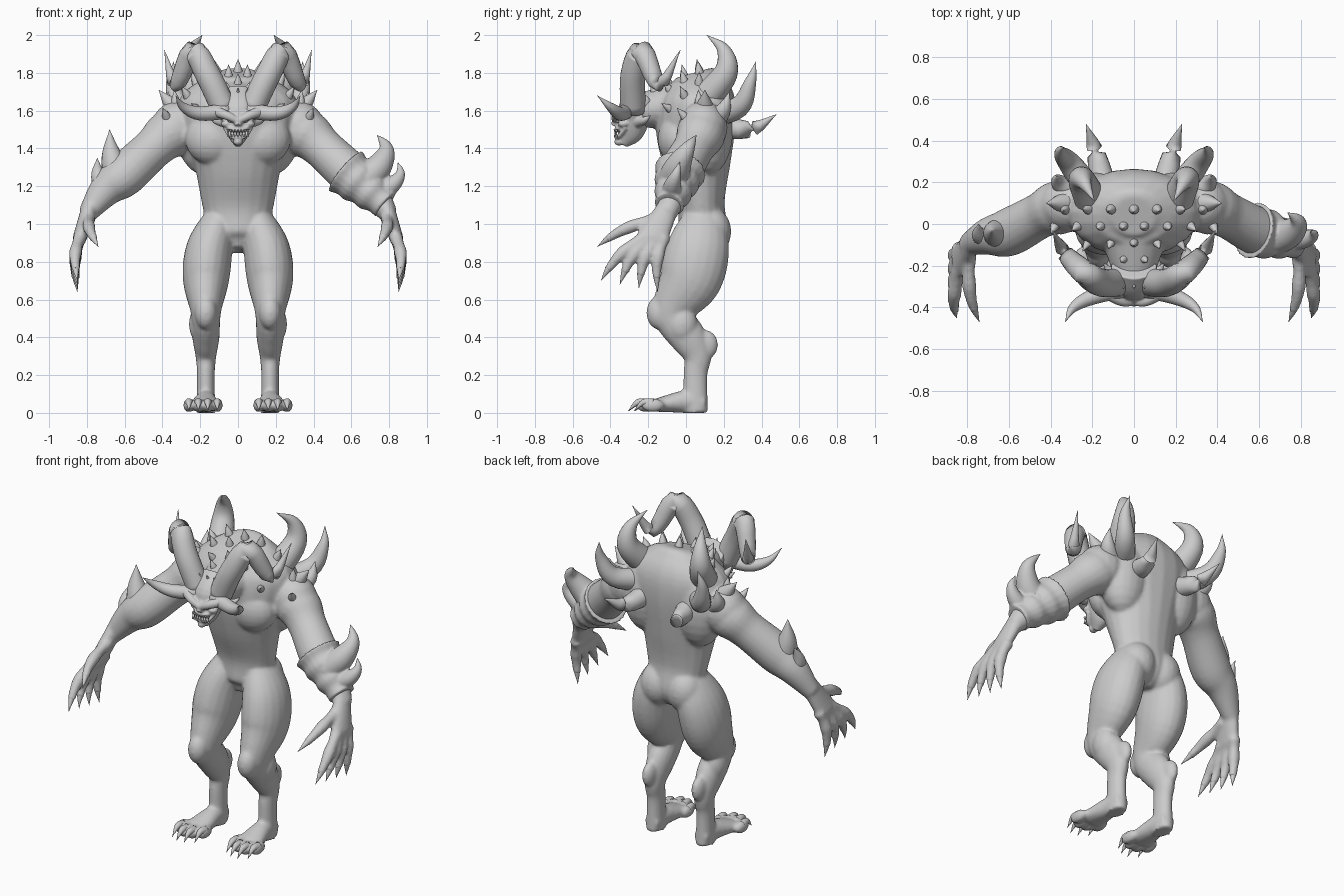
import bpy
import bmesh
import math
from mathutils import Vector, Matrix

cube = bpy.data.objects.get("Cube")
if cube:
    bpy.data.objects.remove(cube, do_unlink=True)

grey = bpy.data.materials.new("stone grey")
grey.use_nodes = True
grey.diffuse_color = (.6, .6, .6, 1)
grey.node_tree.nodes["Principled BSDF"].inputs["Base Color"].default_value = grey.diffuse_color


def spline(rows, steps):
    """Smooth path through rows of position and radii."""
    rows = [Vector(row) for row in rows]
    padded = [rows[0] * 2 - rows[1]] + rows + [rows[-1] * 2 - rows[-2]]
    result = []
    for before, start, end, after in zip(padded, padded[1:], padded[2:], padded[3:]):
        for step in range(steps):
            t = step / steps
            leave, arrive = (end - before) / 2, (after - start) / 2
            gap = end - start
            result.append(start + leave * t + (gap * 3 - leave * 2 - arrive) * t ** 2
                          + (leave + arrive - gap * 2) * t ** 3)
    return result + [rows[-1]]


def loft(mesh, rows, mirror=True, across=(1, 0, 0), sides=20, steps=5):
    """Skin elliptical rings along a path; a row is position, first radius, second radius."""
    path = spline(rows, steps)
    spots = [row.to_3d() for row in path]
    for flip in ((1, -1) if mirror else (1,)):
        rings = []
        for index, (spot, row) in enumerate(zip(spots, path)):
            following = spots[min(index + 1, len(spots) - 1)]
            along = (following - spots[max(index - 1, 0)]).normalized()
            first = Vector(across)
            first = (first - along * first.dot(along)).normalized()
            second = along.cross(first)
            ring = []
            for side in range(sides):
                angle = math.tau * side / sides
                point = (spot + first * math.cos(angle) * max(row[3], .001)
                         + second * math.sin(angle) * max(row[4], .001))
                ring.append(mesh.verts.new((point.x * flip, point.y, point.z)))
            rings.append(ring)
        for low, high in zip(rings, rings[1:]):
            for side in range(sides):
                mesh.faces.new((low[side - 1], low[side], high[side], high[side - 1]))
        mesh.faces.new(rings[0])
        mesh.faces.new(rings[-1])


def round_rows(points, radii):
    """Rows with circular sections."""
    return [(*point, radius, radius) for point, radius in zip(points, radii)]


def taper(points, radius, power=1.5):
    """Rows that narrow to a sharp tip."""
    last = len(points) - 1
    return round_rows(points, [radius * (1 - (index / last) ** power) for index in range(last + 1)])


def blob(mesh, spot, size, mirror=True):
    """Ellipsoid muscle or pad."""
    for flip in ((1, -1) if mirror else (1,)):
        place = Matrix.Translation((spot[0] * flip, spot[1], spot[2])) @ Matrix.Diagonal((*size, 1))
        bmesh.ops.create_uvsphere(mesh, u_segments=20, v_segments=12, radius=1, matrix=place)


def finish(name, shape, voxel=0, rounds=4):
    """Turn the shape into a smooth object, fusing its parts when a voxel size is given."""
    bmesh.ops.recalc_face_normals(shape, faces=shape.faces[:])
    mesh = bpy.data.meshes.new(name)
    shape.to_mesh(mesh)
    shape.free()
    mesh.materials.append(grey)
    mesh.shade_smooth()
    part = bpy.data.objects.new(name, mesh)
    bpy.context.collection.objects.link(part)
    if voxel:
        fuse = part.modifiers.new("fuse", 'REMESH')
        fuse.mode = 'VOXEL'
        fuse.voxel_size = voxel
        fuse.use_smooth_shade = True
        relax = part.modifiers.new("relax", 'SMOOTH')
        relax.factor = .5
        relax.iterations = rounds
    return part


def horn(name, radius, points, power=1.5, mirror=True):
    """Separate curved horn, or a mirrored pair."""
    shape = bmesh.new()
    loft(shape, taper(points, radius, power), mirror, across=(.3, 1, .2))
    finish(name, shape)


# Torso: height, depth position, half width, half depth
body = bmesh.new()
claws = bmesh.new()
trunk = [(.86, .07, .05, .07), (.95, .09, .15, .13), (1.1, .08, .19, .125), (1.3, .06, .23, .175),
         (1.5, .05, .3, .21), (1.66, .06, .31, .2), (1.76, .05, .2, .15), (1.8, .04, .1, .1)]
loft(body, [(0, depth, height, wide, deep) for depth, height, wide, deep in
            [(row[1], row[0], row[2], row[3]) for row in trunk]], mirror=False)

# Neck, chest, shoulder, back and seat muscles
loft(body, [(0, .05, 1.64, .2, .15), (0, -.24, 1.6, .1, .09)], mirror=False)
blob(body, (.13, -.04, 1.45), (.15, .11, .14))
blob(body, (.18, .12, 1.5), (.15, .13, .24))
blob(body, (.32, .09, 1.51), (.14, .13, .14))
blob(body, (.09, .13, .96), (.11, .11, .13))

# Legs: depth position, height, half width; the hips lean inward, sections are deeper than wide
leg_x = .17
leg = [(.08, 1.1, .05), (.08, .98, .1), (.06, .85, .125), (.02, .7, .122), (-.07, .53, .08),
       (.01, .4, .072), (.06, .3, .055), (.05, .2, .047), (.05, 0, .05)]
loft(body, [(leg_x - max(0, height - .8) * .3, depth, height, wide, wide * 1.35)
            for depth, height, wide in leg])
blob(body, (leg_x, -.14, .53), (.06, .07, .09))
blob(body, (leg_x, .1, .36), (.04, .07, .08))
blob(body, (.2, -.02, .47), (.06, .08, .1))

# Feet with four clawed toes
loft(body, [(leg_x, .1, .05, .045, .045), (leg_x, 0, .06, .055, .06), (.18, -.16, .04, .085, .035)])
for toe in range(4):
    x = .11 + toe * .05
    front = -.17 - .04 * math.sin(toe)
    blob(body, (x, front, .04), (.03, .06, .037))
    loft(claws, taper([(x, front, .05), (x, front - .05, .055), (x, front - .1, .01)], .026))

# Arms and palms
arm = [(.2, .07, 1.5), (.35, .08, 1.48), (.45, .04, 1.4), (.6, -.04, 1.26), (.7, -.06, 1.18),
       (.8, -.1, 1.05)]
loft(body, round_rows(arm, [.09, .13, .11, .115, .09, .05]), across=(0, 1, 0))
loft(body, [(.78, -.09, 1.1, .055, .045), (.84, -.18, .92, .085, .037)], across=(0, 1, 0))

# Thumb and four fingers, each with knuckles and a claw
fingers = [((.79, -.15, 1.03), (.74, -.47, .88))]
for finger in range(4):
    fingers.append(((.835, -.22 + finger * .035, .93), (.85, -.45 + finger * .1, .7 - finger * .02)))
for base, tip in fingers:
    bow = Vector((.02, -.02, .015))
    points = [Vector(base).lerp(Vector(tip), t / 5) + bow * math.sin(math.pi * t / 5) for t in range(6)]
    loft(body, round_rows(points[:-1], [.037, .03, .034, .027, .021]))
    loft(claws, taper(points[-3:], .024))
body_part = finish("body", body, .01, 7)
finish("claws", claws)

# Head: depth position, height, half width, half depth
head = bmesh.new()
skull = [(-.335, 1.42, .02, .025), (-.3, 1.48, .06, .07), (-.28, 1.55, .09, .085),
         (-.27, 1.6, .11, .09), (-.2, 1.67, .11, .09)]
loft(head, [(0, *row) for row in skull], mirror=False)

# Brows, nose, cheeks, ears, lips and chin
side = (0, 1, 0)
loft(head, round_rows([(0, -.375, 1.545), (.06, -.37, 1.575), (.13, -.33, 1.6)], [.018, .024, .03]), across=side)
loft(head, round_rows([(0, -.36, 1.58), (0, -.38, 1.52)], [.014, .02]), mirror=False)
for height, corner in ((1.5, 1.53), (1.46, 1.51)):
    lip = [(0, -.37, height), (.04, -.355, height + .005), (.07, -.32, corner)]
    loft(head, round_rows(lip, [.011] * 3), across=side)
loft(head, taper([(.07, -.25, 1.54), (.12, -.22, 1.55), (.15, -.18, 1.58)], .03), across=side)
blob(head, (.06, -.33, 1.53), (.03, .03, .02))
blob(head, (0, -.355, 1.435), (.025, .025, .02), mirror=False)
finish("head", head, .006)

# Eyes and teeth
face = bmesh.new()
blob(face, (.04, -.36, 1.545), (.014, .012, .008))
for tooth in range(4):
    x = .008 + tooth * .015
    y = -.376 + x * x * 3
    for root, point in ((1.5, 1.475), (1.46, 1.485)):
        loft(face, taper([(x, y, root), (x, y, point)], .007), sides=8)
finish("eyes_and_teeth", face)

# Crown and brow horns
horn("crown_horns", .068, [(.07, -.28, 1.6), (.16, -.28, 1.79), (.24, -.23, 1.91), (.33, -.14, 1.74),
                           (.39, -.03, 1.92)], power=3)
horn("brow_horns", .042, [(.05, -.31, 1.6), (.2, -.35, 1.585), (.29, -.4, 1.62), (.33, -.47, 1.68)], power=2)

# Curved back horns and shoulder spikes, rooted inside the hump
horn("upper_back_horns", .08, [(.2, .1, 1.66), (.25, .21, 1.8), (.24, .2, 1.92), (.19, .11, 2)])
horn("middle_back_horns", .07, [(.17, .1, 1.57), (.3, .28, 1.62), (.35, .34, 1.75), (.34, .37, 1.86)])
horn("lower_back_horns", .07, [(.13, .1, 1.54), (.18, .33, 1.5), (.23, .48, 1.58)])
horn("shoulder_spikes", .06, [(.3, .1, 1.58), (.36, .1, 1.64), (.42, .1, 1.71)])
horn("rear_shoulder_spikes", .06, [(.3, .15, 1.55), (.36, .2, 1.61), (.37, .23, 1.7)])

# Small spikes in staggered rows over the hump and shoulders
bpy.context.view_layer.update()
graph = bpy.context.evaluated_depsgraph_get()
spikes = bmesh.new()
for row in range(4):
    for column in range(4 - row // 2):
        x = column * .11 + row % 2 * .05
        y = .07 - row * .08
        size = .065 - row * .005
        hit, spot, normal, face_index = body_part.ray_cast((x, y, 3), (0, 0, -1), depsgraph=graph)
        if hit and spot.z > 1.56:
            lean = (normal + Vector((0, 0, .4))).normalized() * size
            loft(spikes, taper([spot - lean * .3, spot + lean * .3, spot + lean], size * .45),
                 mirror=x > 0, across=(.3, 1, .2), sides=10)
for x in (0, .05):
    loft(spikes, taper([(x, -.27, 1.66), (x, -.31, 1.72)], .025), mirror=x > 0)
finish("small_spikes", spikes)

# Left forearm sheath with rippled folds and two curved spikes
sheath = bmesh.new()
folds = [Vector((.57, -.03, 1.28)).lerp(Vector((.78, -.09, 1.1)), fold / 6) for fold in range(7)]
widths = [.135 - .01 * fold + .005 * (-1) ** fold for fold in range(7)]
loft(sheath, round_rows(folds, widths), mirror=False, across=side)
loft(sheath, taper([(.67, -.07, 1.23), (.75, -.04, 1.31), (.785, .01, 1.4), (.73, .06, 1.48)], .085),
     mirror=False, across=side)
loft(sheath, taper([(.74, -.08, 1.16), (.82, -.07, 1.21), (.86, -.05, 1.27), (.84, -.03, 1.34)], .055),
     mirror=False, across=side)
finish("left_forearm_sheath", sheath, .008)

# Right forearm spikes
horn("right_elbow_spike", .08, [(-.64, -.05, 1.25), (-.67, -.04, 1.37), (-.68, -.03, 1.5)], mirror=False)
horn("right_wrist_spike", .06, [(-.7, -.06, 1.18), (-.74, -.05, 1.26), (-.745, 0, 1.35)], mirror=False)
